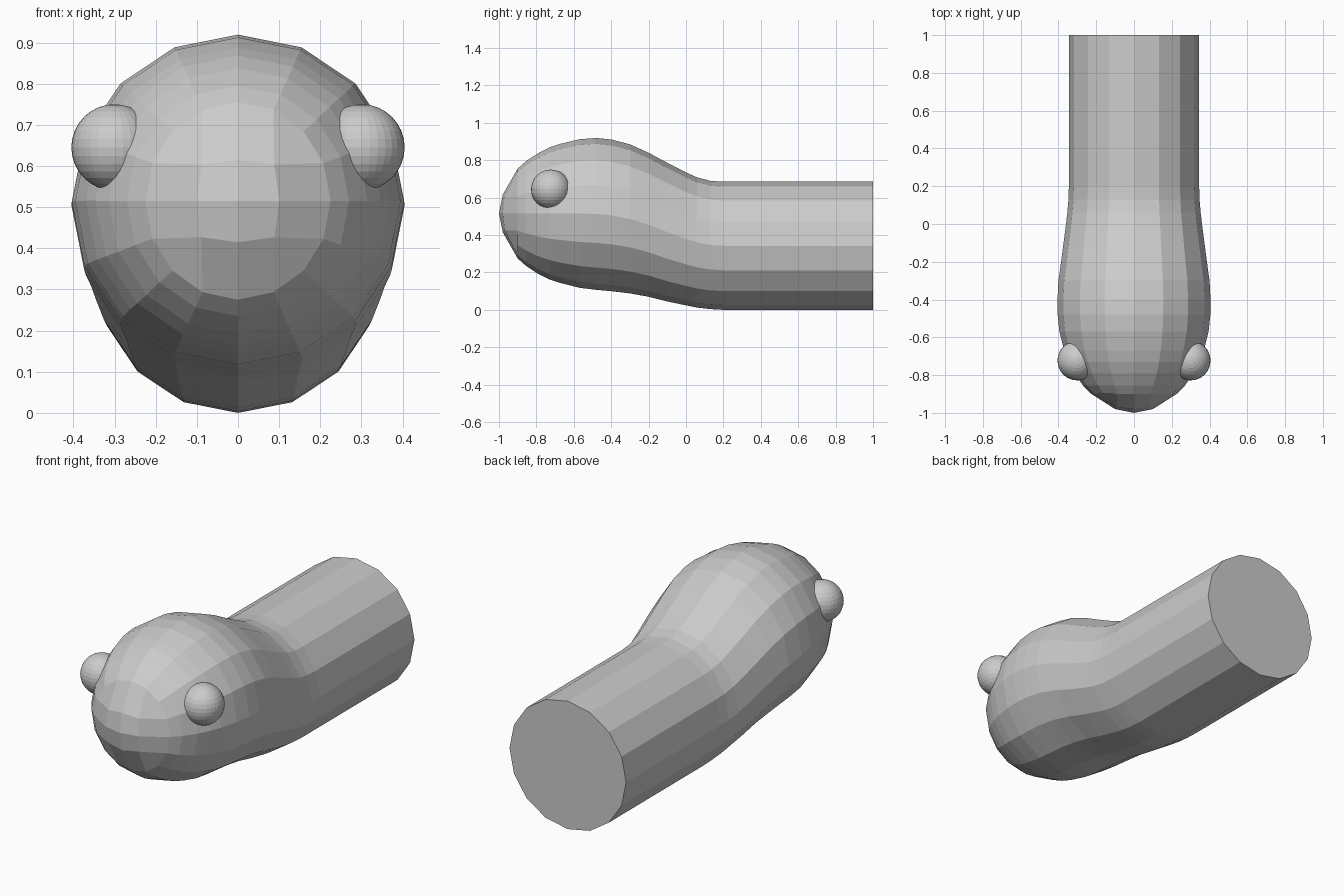
import bpy, bmesh, math

if "Cube" in bpy.data.objects:
    bpy.data.objects.remove(bpy.data.objects["Cube"])

N = 16  # sides of the body

mat = bpy.data.materials.new("plain grey")
mat.diffuse_color = (0.6, 0.6, 0.6, 1)
mat.use_nodes = True
mat.node_tree.nodes["Principled BSDF"].inputs["Base Color"].default_value = mat.diffuse_color

# Body sections: y, half width, bottom z, top z
sections = [
    (-0.90, 0.225, 0.275, 0.755), (-0.855, 0.27, 0.235, 0.795),
    (-0.79, 0.315, 0.192, 0.838), (-0.73, 0.347, 0.163, 0.868),
    (-0.67, 0.37, 0.143, 0.888), (-0.57, 0.395, 0.118, 0.912),
    (-0.48, 0.404, 0.107, 0.919), (-0.40, 0.405, 0.10, 0.911),
    (-0.30, 0.40, 0.088, 0.885), (-0.20, 0.386, 0.070, 0.84),
    (-0.10, 0.373, 0.045, 0.786), (0.0, 0.36, 0.024, 0.735),
    (0.06, 0.353, 0.012, 0.708), (0.13, 0.347, 0.004, 0.690),
    (0.20, 0.345, 0.0, 0.685), (1.0, 0.345, 0.0, 0.685),
]


def new_object(name, bm):
    bmesh.ops.recalc_face_normals(bm, faces=bm.faces[:])
    mesh = bpy.data.meshes.new(name)
    bm.to_mesh(mesh)
    bm.free()
    mesh.materials.append(mat)
    obj = bpy.data.objects.new(name, mesh)
    bpy.context.collection.objects.link(obj)
    return obj


# Head and neck: lofted rings
bm = bmesh.new()
rings = []
for y, rx, lo, hi in sections:
    cz, rz = (lo + hi) / 2, (hi - lo) / 2
    rings.append([bm.verts.new((rx * math.cos(2 * math.pi * k / N), y,
                                cz + rz * math.sin(2 * math.pi * k / N)))
                  for k in range(N)])
for a, b in zip(rings, rings[1:]):
    for k in range(N):
        m = (k + 1) % N
        bm.faces.new((a[k], a[m], b[m], b[k]))
bm.faces.new(rings[-1])  # closed neck end

# Snout: rounded 4 x 4 grid filling the first ring
grid = {}
for i in range(-2, 3):
    for j in range(-2, 3):
        level = max(abs(i), abs(j))
        if level == 0:
            phi = 0
        elif abs(i) >= abs(j):
            phi = math.pi / 4 * j / i + (math.pi if i < 0 else 0)
        else:
            phi = math.pi / 2 - math.pi / 4 * i / j + (math.pi if j < 0 else 0)
        if level == 2:
            grid[i, j] = rings[0][round(phi / (2 * math.pi / N)) % N]
        else:
            r = level * (0.125 if abs(i) == abs(j) else 0.10)
            grid[i, j] = bm.verts.new((r * math.cos(phi), -1 + 2 * r * r,
                                       0.515 + r * math.sin(phi)))
for i in range(-2, 2):
    for j in range(-2, 2):
        bm.faces.new((grid[i, j], grid[i + 1, j],
                      grid[i + 1, j + 1], grid[i, j + 1]))
new_object("head_and_neck", bm)

# Eyes
for side, name in ((-1, "eye_left"), (1, "eye_right")):
    bm = bmesh.new()
    bmesh.ops.create_uvsphere(bm, u_segments=32, v_segments=16, radius=0.105)
    eye = new_object(name, bm)
    eye.location = (side * 0.30, -0.723, 0.645)
